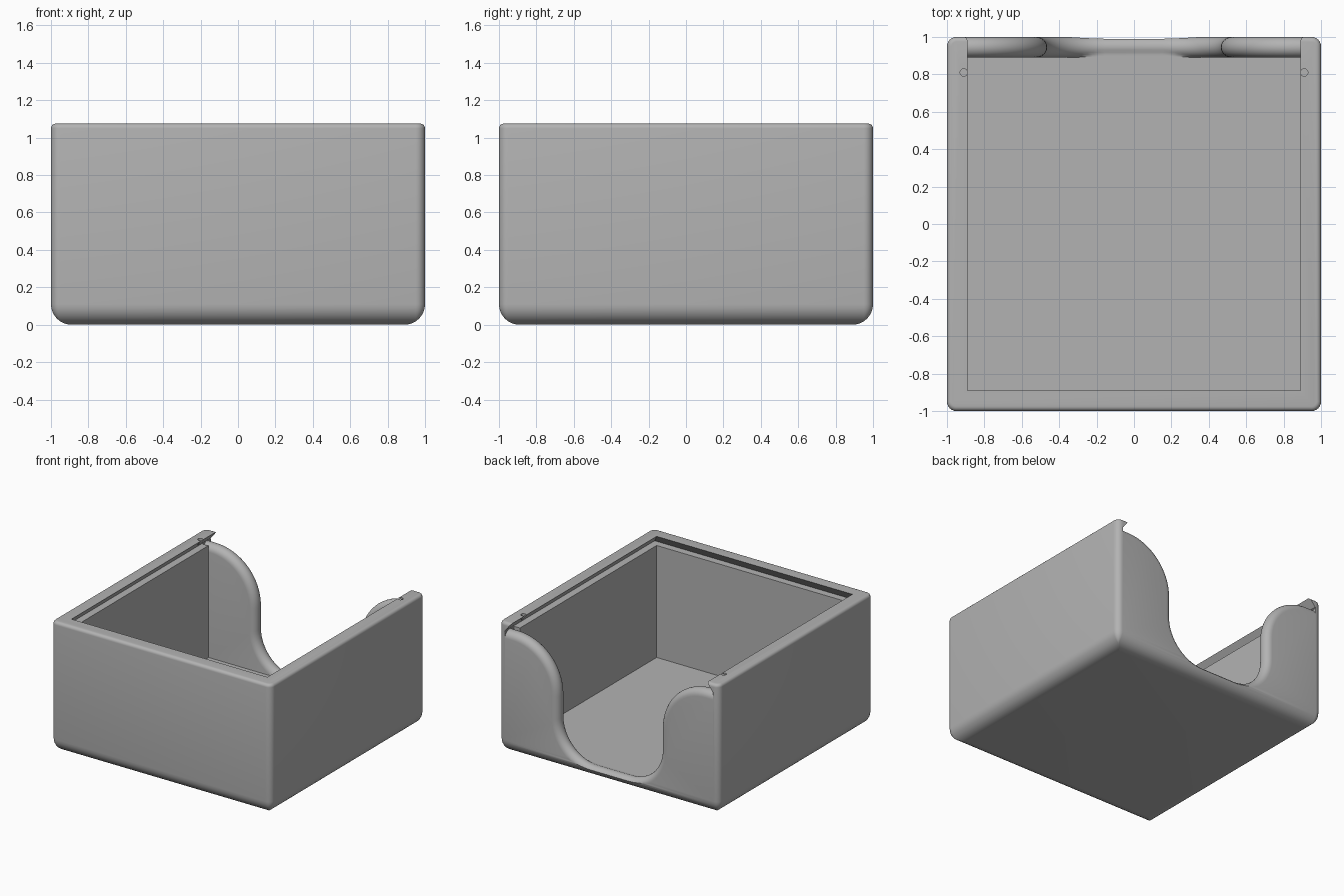
import bpy, bmesh
from math import sin, cos, pi, radians, sqrt

cube = bpy.data.objects.get("Cube")
if cube:
    bpy.data.objects.remove(cube, do_unlink=True)

HEIGHT = 1.075
INNER = 0.89      # half width of the cavity
FLOOR = 0.08      # top of the floor
LEDGE = 1.0       # height of the lid rail
RAIL = 0.95       # half width of the rail at its floor
WALL_MID = 0.945  # middle of the back wall
EDGE = 0.055      # radius of the rounded scoop edge

grey = bpy.data.materials.new("light grey")
grey.use_nodes = True
colour = (0.45, 0.45, 0.45, 1)
grey.diffuse_color = colour
grey.node_tree.nodes["Principled BSDF"].inputs["Base Color"].default_value = colour


def loft(name, rings):
    """Closed solid through a list of rings with equal point counts."""
    bm = bmesh.new()
    loops = [[bm.verts.new(p) for p in ring] for ring in rings]
    n = len(loops[0])
    for a, b in zip(loops, loops[1:]):
        for i in range(n):
            j = (i + 1) % n
            bm.faces.new((a[i], a[j], b[j], b[i]))
    bm.faces.new(loops[0][::-1])
    bm.faces.new(loops[-1])
    bmesh.ops.recalc_face_normals(bm, faces=bm.faces)
    mesh = bpy.data.meshes.new(name)
    bm.to_mesh(mesh)
    bm.free()
    obj = bpy.data.objects.new(name, mesh)
    bpy.context.collection.objects.link(obj)
    mesh.materials.append(grey)
    return obj


def rounded_square(half, radius, z, steps=6):
    pts = []
    for k in range(4):
        sx, sy = ((1, 1), (-1, 1), (-1, -1), (1, -1))[k]
        for i in range(steps + 1):
            a = (k + i / steps) * pi / 2
            pts.append((sx * (half - radius) + radius * cos(a),
                        sy * (half - radius) + radius * sin(a), z))
    return pts


def rectangle(half, front, back, z):
    return [(half, back, z), (-half, back, z), (-half, front, z), (half, front, z)]


def scoop_ring(y, grow, lowest):
    """S-curved opening outline, enlarged by grow."""
    steps = 16
    half = [(RAIL - 0.005, LEDGE + 0.01), (RAIL - 0.005, LEDGE - grow)]
    for i in range(steps + 1):      # shoulder
        a = pi / 2 + i / steps * pi / 2
        r = 0.415 - grow
        half.append((0.88 + r * cos(a), 0.585 + r * sin(a)))
    for i in range(steps + 1):      # bowl
        a = -i / steps * pi / 2
        r = 0.31 + grow
        half.append((0.155 + r * cos(a), 0.4 + r * sin(a)))
    half = [(x, max(z, lowest)) for x, z in half]
    return [(x, y, z) for x, z in half] + [(-x, y, z) for x, z in reversed(half)]


# Outer body: large bottom fillet, small top edge
rings = []
for i in range(9):
    a = i / 8 * pi / 2
    inset = 0.11 * (1 - sin(a))
    rings.append(rounded_square(1 - inset, max(0.05 - inset, 0.004), 0.11 * (1 - cos(a))))
for i in range(6):
    a = i / 5 * pi / 2
    inset = 0.025 * (1 - cos(a))
    rings.append(rounded_square(1 - inset, 0.05 - inset, HEIGHT - 0.025 * (1 - sin(a))))
box = loft("open_box", rings)

# Cavity and the undercut rail for a sliding lid, open at the back
cutters = [
    loft("cavity_cutter", [rectangle(INNER, -INNER, INNER, z) for z in (FLOOR, LEDGE + 0.03)]),
    loft("rail_cutter", [rectangle(h, -h, 1.2, z) for h, z in ((RAIL, LEDGE), (0.87, 1.1))]),
]

# Scoop through the back wall with a fully rounded edge
rings = [scoop_ring(INNER - 0.005, EDGE, FLOOR + 0.001)]
for i in range(13):
    a = pi - i / 12 * pi
    y = WALL_MID + EDGE * cos(a)
    rings.append(scoop_ring(y, EDGE * (1 - sin(a)), FLOOR + 0.001 if i < 6 else 0))
rings.append(scoop_ring(1.03, EDGE, 0))
cutters.append(loft("scoop_cutter", rings))

# Small catch holes in the rail lips
for side in (-1, 1):
    cutters.append(loft("catch_cutter", [
        [(side * 0.91 + 0.02 * cos(k * pi / 8), 0.81 + 0.02 * sin(k * pi / 8), z)
         for k in range(16)] for z in (LEDGE + 0.01, 1.2)]))

bpy.ops.object.select_all(action='DESELECT')
bpy.context.view_layer.objects.active = box
box.select_set(True)
for cutter in cutters:
    cutter.hide_render = True
    mod = box.modifiers.new(cutter.name, 'BOOLEAN')
    mod.operation = 'DIFFERENCE'
    mod.solver = 'EXACT'
    mod.object = cutter
    bpy.ops.object.modifier_apply(modifier=mod.name)
    bpy.data.objects.remove(cutter, do_unlink=True)

bpy.ops.object.shade_smooth_by_angle(angle=radians(30))
